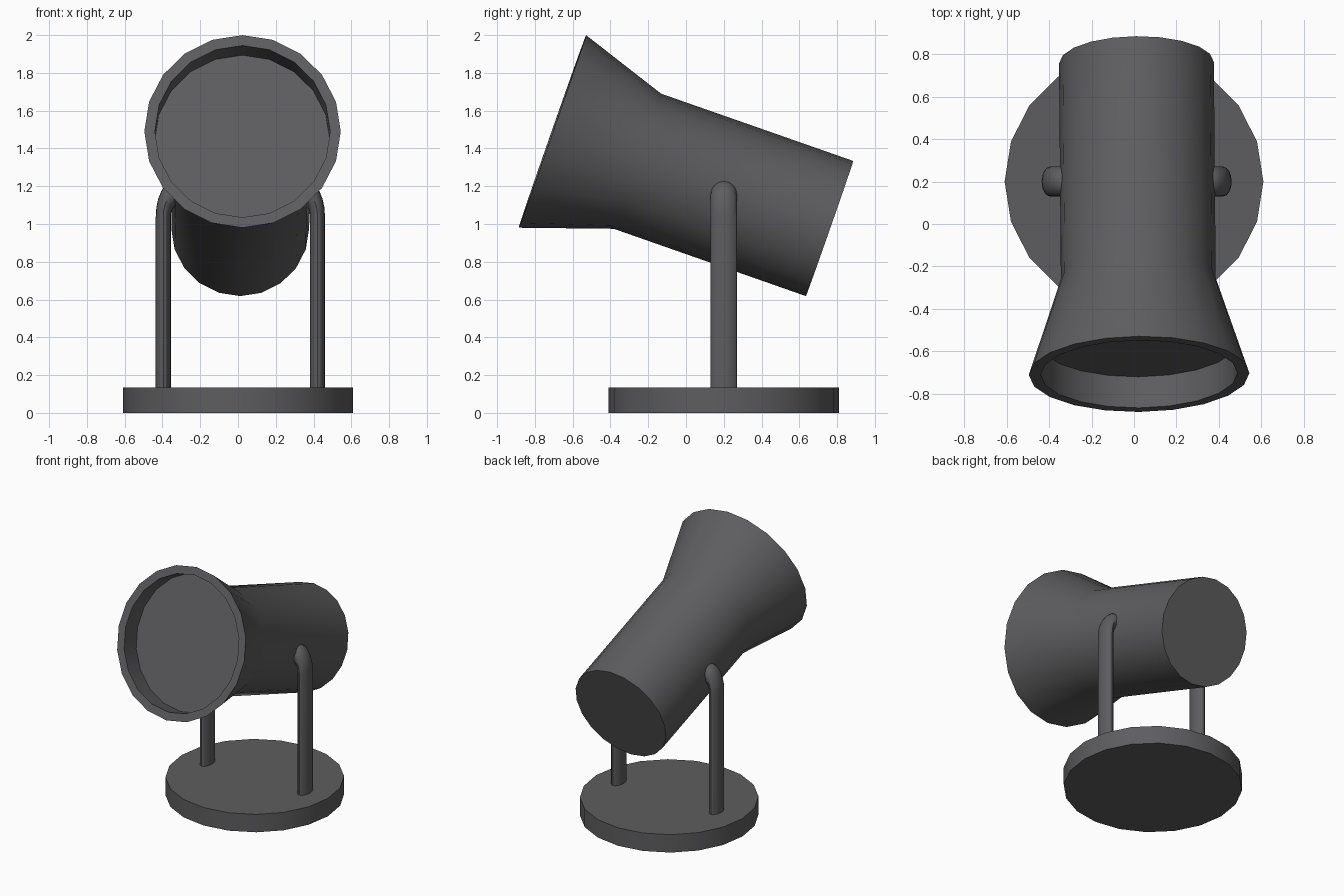
import bpy, bmesh, math
from mathutils import Vector

if "Cube" in bpy.data.objects:
    bpy.data.objects.remove(bpy.data.objects["Cube"])

grey = bpy.data.materials.new("dark_grey")
grey.diffuse_color = (0.11, 0.11, 0.115, 1)
grey.use_nodes = True
grey.node_tree.nodes["Principled BSDF"].inputs["Base Color"].default_value = grey.diffuse_color


def loft(name, rings, n):
    """Skin capped rings, each given as (centre, axis_u, axis_v)."""
    bm = bmesh.new()
    loops = []
    for c, u, v in rings:
        c, u, v = Vector(c), Vector(u), Vector(v)
        loops.append([bm.verts.new(c + u * math.cos(2 * math.pi * i / n)
                                   + v * math.sin(2 * math.pi * i / n)) for i in range(n)])
    for a, b in zip(loops, loops[1:]):
        for i in range(n):
            j = (i + 1) % n
            bm.faces.new((a[i], a[j], b[j], b[i]))
    bm.faces.new(loops[0])
    bm.faces.new(loops[-1])
    bmesh.ops.recalc_face_normals(bm, faces=bm.faces)
    me = bpy.data.meshes.new(name)
    bm.to_mesh(me)
    bm.free()
    me.materials.append(grey)
    ob = bpy.data.objects.new(name, me)
    bpy.context.collection.objects.link(ob)
    bpy.ops.object.select_all(action='DESELECT')
    ob.select_set(True)
    bpy.context.view_layer.objects.active = ob
    bpy.ops.object.shade_smooth_by_angle(angle=math.radians(30))
    return ob


# round base plate
loft("base", [((0, 0.2, z), (0.61, 0, 0), (0, 0.61, 0)) for z in (0, 0.135)], 20)

# tilted lamp head: tube, flared front, rim and recessed lens
tilt = math.radians(19.3)
axis = Vector((-0.008, math.cos(tilt), -math.sin(tilt)))
up = Vector((0, math.sin(tilt), math.cos(tilt)))
front = Vector((0.024, -0.7075, 1.49))
profile = [(1.555, 0.379), (0.477, 0.379), (0, 0.54), (0, 0.482), (0.155, 0.482)]
loft("lamp_head", [(front + axis * s, Vector((0.963 * r, 0.008 * r, 0)), up * r)
                   for s, r in profile], 20)

# bent support arms, one on each side
for side, label in ((1, "right_arm"), (-1, "left_arm")):
    cx = 0.0125

    def ring(x, z, t):
        return ((cx + side * x, 0.2, z),
                (side * 0.04 * math.cos(t), 0, 0.07 * math.sin(t)), (0, 0.07, 0))

    rings = [ring(0.408, 0.1, 0)]
    for k in range(7):
        t = math.pi / 2 * k / 6
        rings.append(ring(0.348 + 0.06 * math.cos(t), 1.04 + 0.12 * math.sin(t), t))
    rings.append(ring(0.3, 1.16, math.pi / 2))
    loft(label, rings, 16)
